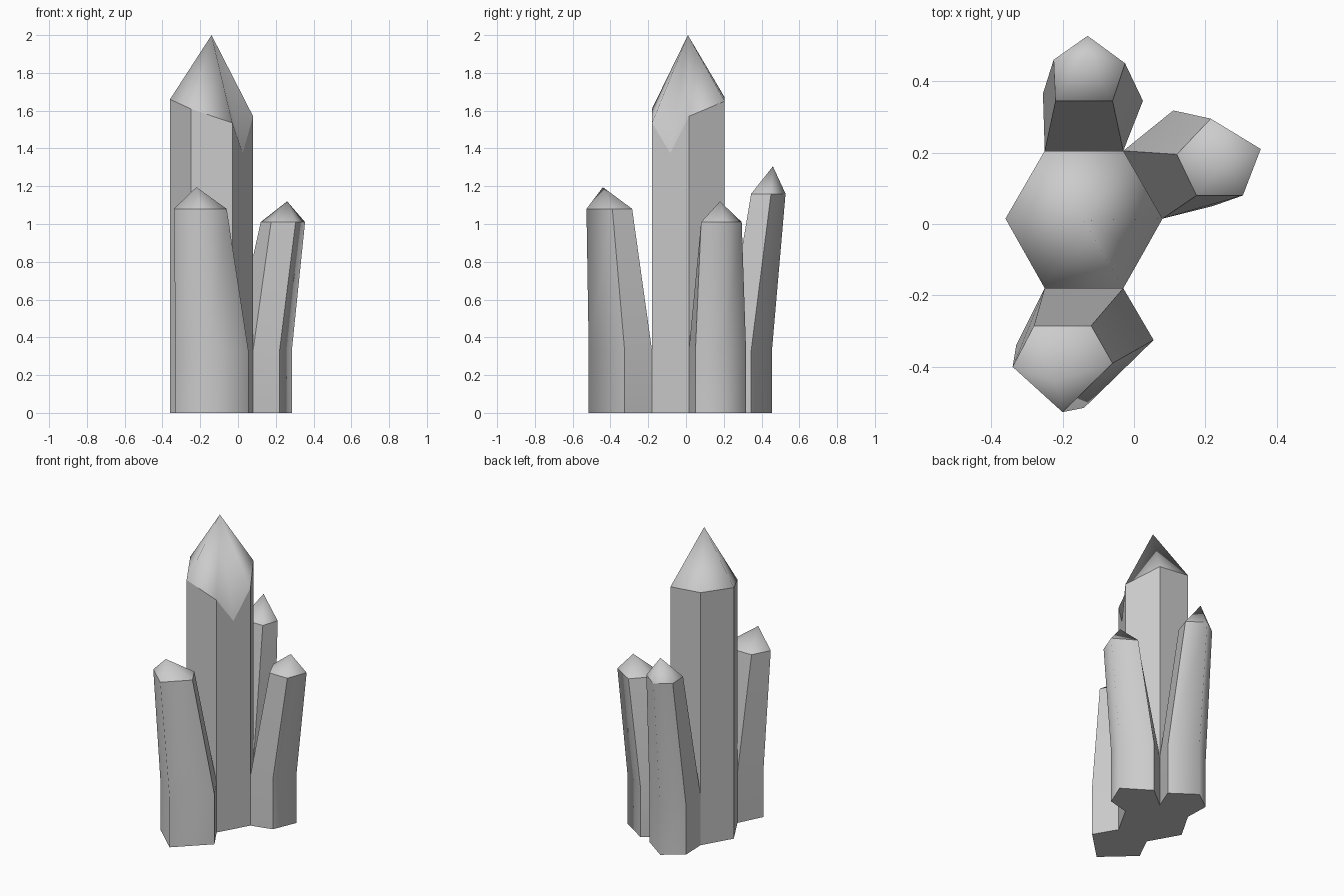
import bpy, bmesh

if "Cube" in bpy.data.objects:
    bpy.data.objects.remove(bpy.data.objects["Cube"])

BAND = 0.33  # height where the side crystals start to lean


def crystal(name, rings, apex, open_sides=(), notch=None, soft=()):
    """Stack of rings (counter-clockwise) closed by a floor and a pointed tip."""
    bm = bmesh.new()
    rows = [[bm.verts.new(p) for p in ring] for ring in rings]
    n = len(rows[0])
    tip_ring = []
    for i in range(n):
        j = (i + 1) % n
        for k in range(len(rows) - 1):
            if k == 0 and i in open_sides:
                continue  # joined to its neighbour here
            lo, hi = rows[k], rows[k + 1]
            loop = [lo[i], lo[j], hi[j], hi[i]]
            if notch and notch[0] == i and k == len(rows) - 2:
                nv = bm.verts.new(notch[1])
                loop.insert(3, nv)
            bm.faces.new(loop)
        tip_ring.append(rows[-1][i])
        if notch and notch[0] == i:
            tip_ring.append(nv)
    bm.faces.new(rows[0][::-1])
    # tip fan
    top = bm.verts.new(apex)
    for a, b in zip(tip_ring, tip_ring[1:] + tip_ring[:1]):
        bm.faces.new((a, b, top))
    # smooth facets, crisp corners
    for f in bm.faces:
        f.smooth = True
    smooth_verts = [{r[i] for r in rows} for i in soft]
    rims = [set(r) for r in rows[1:-1]]
    for e in bm.edges:
        pair = set(e.verts)
        keep = top in pair or any(pair <= s for s in smooth_verts + rims)
        e.smooth = keep
    mesh = bpy.data.meshes.new(name)
    bm.to_mesh(mesh)
    bm.free()
    obj = bpy.data.objects.new(name, mesh)
    bpy.context.collection.objects.link(obj)
    return obj


def at(points, z):
    return [(x, y, z) for x, y in points]


# main crystal
hexagon = [(0.08, 0.015), (-0.03, 0.205), (-0.25, 0.205),
           (-0.36, 0.015), (-0.25, -0.18), (-0.03, -0.18)]
shoulder = [1.57, 1.65, 1.67, 1.66, 1.61, 1.535]
crystal("main_crystal",
        [at(hexagon, 0), at(hexagon, BAND),
         [(x, y, z) for (x, y), z in zip(hexagon, shoulder)]],
        (-0.14, 0.01, 2.0), open_sides=(0, 1, 4),
        notch=(5, (0.025, -0.083, 1.375)))

# leaning side crystals: foot outline, shoulder outline, shoulder height, apex
sides = {
    "front_crystal": (
        [(-0.03, -0.18), (-0.25, -0.18), (-0.33, -0.34), (-0.14, -0.515), (0.055, -0.325)],
        [(-0.12, -0.285), (-0.28, -0.285), (-0.34, -0.40), (-0.20, -0.527), (-0.06, -0.39)],
        1.08, (-0.22, -0.44, 1.195)),
    "back_crystal": (
        [(-0.25, 0.205), (-0.03, 0.205), (0.025, 0.345), (-0.13, 0.455), (-0.255, 0.365)],
        [(-0.22, 0.345), (-0.06, 0.345), (-0.025, 0.45), (-0.13, 0.527), (-0.225, 0.46)],
        1.16, (-0.135, 0.46, 1.305)),
    "right_crystal": (
        [(-0.03, 0.205), (0.08, 0.015), (0.22, 0.05), (0.285, 0.205), (0.11, 0.318)],
        [(0.12, 0.195), (0.175, 0.08), (0.305, 0.08), (0.355, 0.21), (0.215, 0.295)],
        1.01, (0.26, 0.18, 1.12)),
}
for name, (foot, rim, z, apex) in sides.items():
    crystal(name, [at(foot, 0), at(foot, BAND), at(rim, z)], apex,
            open_sides=(0,), soft=(3,))
